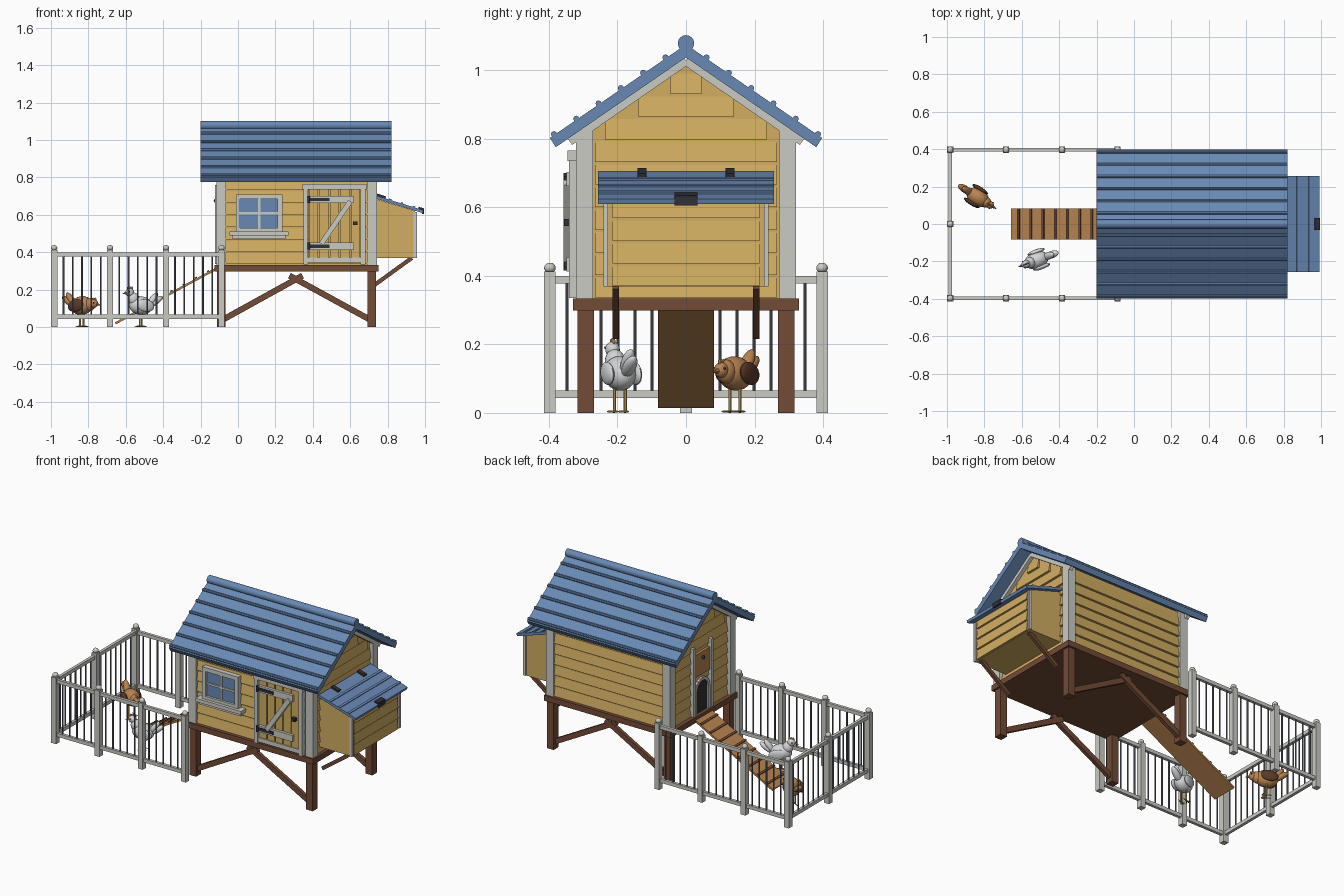
import bpy, bmesh, math
from mathutils import Matrix, Vector

if "Cube" in bpy.data.objects:
    bpy.data.objects.remove(bpy.data.objects["Cube"])

MATS = {}
for key, rgb in {
    "yellow wood": (0.64, 0.42, 0.12), "blue roof": (0.14, 0.25, 0.46),
    "pale trim": (0.60, 0.60, 0.56), "brown timber": (0.17, 0.07, 0.037),
    "tan": (0.48, 0.23, 0.08), "dark brown": (0.10, 0.042, 0.022),
    "steel": (0.14, 0.16, 0.20), "black iron": (0.03, 0.03, 0.037),
    "leg yellow": (0.60, 0.38, 0.09), "white feather": (0.66, 0.67, 0.68),
}.items():
    m = bpy.data.materials.new(key)
    m.use_nodes = True
    m.diffuse_color = (*rgb, 1)
    m.node_tree.nodes["Principled BSDF"].inputs["Base Color"].default_value = (*rgb, 1)
    MATS[key] = m

X, Y, Z = Vector((1, 0, 0)), Vector((0, 1, 0)), Vector((0, 0, 1))
ENDS = (-1, 1)


class Part:
    """One object gathered from simple solids, each with its own material."""

    def __init__(self, name, mat):
        self.name, self.mats, self.mat, self.bm = name, [], mat, bmesh.new()

    def paint(self, verts, mat):
        mat = mat or self.mat
        if mat not in self.mats:
            self.mats.append(mat)
        for f in {f for v in verts for f in v.link_faces}:
            f.material_index = self.mats.index(mat)
        return self

    def solid(self, matrix, mat=None):
        return self.paint(bmesh.ops.create_cube(self.bm, size=1, matrix=matrix)["verts"], mat)

    def box(self, x0, x1, y0, y1, z0, z1, mat=None):
        mid = Vector((x0 + x1, y0 + y1, z0 + z1)) / 2
        return self.solid(Matrix.Translation(mid) @ Matrix.Diagonal((x1 - x0, y1 - y0, z1 - z0, 1)), mat)

    def beam(self, p, q, width, depth, side=Y, mat=None):
        p, q = Vector(p), Vector(q)
        d = (q - p).normalized()
        rot = Matrix((d, side, d.cross(side))).transposed().to_4x4()
        size = Matrix.Diagonal(((q - p).length, width, depth, 1))
        return self.solid(Matrix.Translation((p + q) / 2) @ rot @ size, mat)

    def prism(self, pts, axis, lo, hi, mat=None):
        place = (lambda a, b, t: (t, a, b)) if axis == "x" else (lambda a, b, t: (a, t, b))
        rings = [[self.bm.verts.new(place(a, b, t)) for a, b in pts] for t in (lo, hi)]
        faces = [self.bm.faces.new(r) for r in rings]
        for i in range(len(pts)):
            j = (i + 1) % len(pts)
            faces.append(self.bm.faces.new((rings[0][i], rings[0][j], rings[1][j], rings[1][i])))
        bmesh.ops.recalc_face_normals(self.bm, faces=faces)
        return self.paint(rings[0] + rings[1], mat)

    def rod(self, p, q, r, r2=None, mat=None, sides=10):
        p, q = Vector(p), Vector(q)
        m = Matrix.Translation((p + q) / 2) @ (q - p).to_track_quat("Z", "Y").to_matrix().to_4x4()
        made = bmesh.ops.create_cone(self.bm, cap_ends=True, segments=sides, radius1=r,
                                     radius2=r if r2 is None else r2, depth=(q - p).length, matrix=m)
        return self.paint(made["verts"], mat)

    def ball(self, c, radii, tilt=0, mat=None):
        m = Matrix.Translation(c) @ Matrix.Rotation(math.radians(tilt), 4, "Y") @ Matrix.Diagonal((*radii, 1))
        made = bmesh.ops.create_uvsphere(self.bm, u_segments=16, v_segments=10, radius=1, matrix=m)
        return self.paint(made["verts"], mat)

    def done(self):
        mesh = bpy.data.meshes.new(self.name)
        self.bm.to_mesh(mesh)
        self.bm.free()
        for k in self.mats:
            mesh.materials.append(MATS[k])
        ob = bpy.data.objects.new(self.name, mesh)
        bpy.context.collection.objects.link(ob)
        bpy.ops.object.select_all(action="DESELECT")
        ob.select_set(True)
        bpy.context.view_layer.objects.active = ob
        bpy.ops.object.shade_smooth_by_angle(angle=math.radians(40))
        return ob


# Timber base: deck, legs and crossed braces
base = Part("timber_base", "brown timber").box(-0.125, 0.75, -0.33, 0.33, 0.298, 0.333)
for s in ENDS:
    for x in (-0.09, 0.715):
        base.box(x - 0.023, x + 0.023, s * 0.293 - 0.024, s * 0.293 + 0.024, 0, 0.3)
    base.beam((-0.08, s * 0.295, 0.04), (0.345, s * 0.295, 0.275), 0.022, 0.032)
    base.beam((0.705, s * 0.29, 0.04), (0.275, s * 0.29, 0.275), 0.022, 0.032)
    base.beam((0.73, s * 0.205, 0.225), (0.93, s * 0.205, 0.37), 0.018, 0.022)
base.done()

# House body with lapped siding
body = Part("house_walls", "yellow wood")
body.prism([(-0.30, 0.33), (0.30, 0.33), (0.30, 0.825), (0, 1.03), (-0.30, 0.825)], "x", -0.09, 0.72)
PITCH = 0.066
for i in range(10):
    z = 0.336 + i * PITCH
    top = z + PITCH - 0.007
    half = min(0.265, (1.02 - top) / 0.69)
    for wall, s in ((-0.09, -1), (0.72, 1)):
        body.prism([(wall, z), (wall + s * 0.014, z), (wall + s * 0.004, top), (wall, top)], "y", -half, half)
    if top < 0.82:
        for s in ENDS:
            w = s * 0.30
            body.prism([(w, z), (w + s * 0.014, z), (w + s * 0.004, top), (w, top)], "x", -0.07, 0.695)
body.done()

# Corner posts and gable boards
trim = Part("corner_and_gable_trim", "pale trim")
for x in (-0.09, 0.717):
    for s in ENDS:
        trim.box(x - 0.026, x + 0.026, s * 0.296 - 0.025, s * 0.296 + 0.025, 0.333, 0.825)
for x in (-0.105, 0.735):
    for s in ENDS:
        trim.beam((x, 0, 1.028), (x, s * 0.34, 0.793), 0.022, 0.028, X)
trim.done()

# Main roof: two slabs, long battens and a round ridge
roof = Part("roof", "blue roof")
ROOF_X = (-0.20, 0.82)
for s in ENDS:
    roof.prism([(0, 1.075), (s * 0.397, 0.802), (s * 0.38, 0.775), (0, 1.037)], "x", *ROOF_X)
    for i in range(6):
        y = 0.06 + 0.065 * i
        z = 1.078 - 0.688 * y
        roof.rod((ROOF_X[0], s * y, z), (ROOF_X[1], s * y, z), 0.009, sides=8)
roof.rod((ROOF_X[0], 0, 1.078), (ROOF_X[1], 0, 1.078), 0.024, sides=16)
roof.done()

# Window with crossbars and sill
win = Part("window", "pale trim")
win.box(-0.005, 0.23, -0.322, -0.30, 0.515, 0.70, "blue roof")
for x0, x1 in ((-0.012, 0.012), (0.212, 0.237), (0.106, 0.119)):
    win.box(x0, x1, -0.337 if x0 != 0.106 else -0.33, -0.30, 0.51, 0.71)
for z0, z1 in ((0.685, 0.71), (0.51, 0.53), (0.602, 0.614)):
    win.box(-0.012, 0.237, -0.336 if z0 != 0.602 else -0.329, -0.30, z0, z1)
win.box(-0.045, 0.27, -0.355, -0.30, 0.49, 0.512).box(-0.03, 0.255, -0.34, -0.30, 0.472, 0.49)
win.done()

# Plank door with frame, rails, diagonal brace and ironwork
door = Part("front_door", "yellow wood")
for i in range(5):
    x = 0.376 + i * 0.056
    door.box(x + 0.003, x + 0.053, -0.332, -0.30, 0.37, 0.735)
door.box(0.376, 0.656, -0.323, -0.30, 0.37, 0.735)
for x in (0.350, 0.656):
    door.box(x, x + 0.025, -0.342, -0.30, 0.335, 0.735, "pale trim")
door.box(0.345, 0.686, -0.345, -0.30, 0.735, 0.766, "pale trim")
door.box(0.350, 0.681, -0.338, -0.30, 0.345, 0.372, "pale trim")
for z in (0.433, 0.682):
    door.box(0.385, 0.62, -0.348, -0.33, z - 0.02, z + 0.02, "pale trim")
    door.box(0.378, 0.49, -0.354, -0.345, z - 0.009, z + 0.009, "black iron")
    door.rod((0.378, -0.35, z - 0.018), (0.378, -0.35, z + 0.018), 0.008, mat="black iron")
door.beam((0.445, -0.345, 0.445), (0.60, -0.345, 0.672), 0.024, 0.027, Y, "pale trim")
door.box(0.615, 0.64, -0.356, -0.33, 0.545, 0.565, "black iron")
door.done()

# Arched pop door on the run side, with a sliding hatch above
pop = Part("pop_door", "pale trim")
arch = [(0.065 * math.cos(a), 0.475 + 0.065 * math.sin(a)) for a in (math.pi * i / 10 for i in range(11))]
arch = [(0.065, 0.336)] + arch + [(-0.065, 0.336)]
pop.prism(arch, "x", -0.107, -0.085, "black iron")
for a, b in zip(arch, arch[1:]):
    pop.beam((-0.107, *a), (-0.107, *b), 0.018, 0.018, X)
pop.box(-0.114, -0.09, -0.075, 0.075, 0.57, 0.71, "tan")
pop.ball((-0.12, 0, 0.675), (0.01, 0.01, 0.01), mat="black iron")
for s in ENDS:
    pop.box(-0.122, -0.09, s * 0.088 - 0.01, s * 0.088 + 0.01, 0.336, 0.76)
pop.done()

# Nest box with corner strips and a hinged, battened lid
nest = Part("nest_box", "yellow wood")
nest.prism([(0.72, 0.368), (0.945, 0.368), (0.945, 0.622), (0.72, 0.69)], "y", -0.235, 0.235)
for i in range(4):
    z = 0.37 + i * PITCH
    top = min(z + 0.059, 0.612)
    nest.prism([(0.94, z), (0.957, z), (0.949, top), (0.94, top)], "y", -0.215, 0.215)
for s in ENDS:
    nest.box(0.938, 0.956, s * 0.234 - 0.007, s * 0.234 + 0.007, 0.368, 0.615, "pale trim")
nest.done()

lid = Part("nest_box_lid", "blue roof")
hi, lo = Vector((0.735, 0, 0.696)), Vector((0.990, 0, 0.617))
lid.beam(hi, lo, 0.512, 0.016)
for t in (0.28, 0.53, 0.78):
    p = hi.lerp(lo, t) + Z * 0.009
    lid.beam(p, p + (lo - hi) * 0.05, 0.512, 0.01)
for s in ENDS:
    lid.beam((0.742, s * 0.128, 0.708), (0.79, s * 0.128, 0.693), 0.026, 0.012, Y, "black iron")
lid.beam((0.965, 0, 0.636), (0.992, 0, 0.628), 0.066, 0.014, Y, "black iron")
lid.box(0.985, 0.994, -0.033, 0.033, 0.605, 0.63, "black iron")
lid.done()

# Ramp with cleats
ramp = Part("ramp", "tan")
top, foot = Vector((-0.11, 0, 0.315)), Vector((-0.655, 0, 0.02))
ramp.beam(top, foot, 0.164, 0.012)
for i in range(8):
    p = top.lerp(foot, 0.08 + 0.12 * i) + Z * 0.009
    ramp.beam(p, p + (foot - top) * 0.02, 0.164, 0.011, Y, "brown timber")
ramp.done()

# Fenced run, open toward the house
fence = Part("run_fence", "pale trim")
xs, FAR = [-0.983, -0.684, -0.385, -0.088], -0.983
posts = [(x, s * 0.397) for x in xs for s in ENDS] + [(FAR, 0)]
for x, y in posts:
    fence.box(x - 0.017, x + 0.017, y - 0.017, y + 0.017, 0, 0.412)
    fence.ball((x, y, 0.423), (0.017, 0.017, 0.015))
for z in (0.055, 0.388):
    for s in ENDS:
        fence.box(FAR, xs[-1], s * 0.397 - 0.009, s * 0.397 + 0.009, z - 0.011, z + 0.011)
    fence.box(FAR - 0.009, FAR + 0.009, -0.397, 0.397, z - 0.011, z + 0.011)
for i in range(1, 18):
    x = FAR + i * (xs[-1] - FAR) / 18
    if i % 6:
        for s in ENDS:
            fence.rod((x, s * 0.397, 0.055), (x, s * 0.397, 0.388), 0.0045, mat="steel", sides=8)
for i in range(1, 16):
    y = -0.397 + i * 0.794 / 16
    if i != 8:
        fence.rod((FAR, y, 0.055), (FAR, y, 0.388), 0.0045, mat="steel", sides=8)
fence.done()


# Hens, built facing +x and then turned
def hen(name, coat, wing, head_x, head_z, place, turn):
    h = Part(name, coat)
    h.ball((0, 0, 0.115), (0.066, 0.046, 0.05), -8)
    h.ball((head_x * 0.65, 0, 0.115 + (head_z - 0.115) * 0.5), (0.032, 0.03, 0.036), 15)
    h.ball((head_x, 0, head_z), (0.024, 0.021, 0.023))
    for dx, dz, tilt in ((-0.065, 0.145, -38), (-0.082, 0.135, -55)):
        h.ball((dx, 0, dz), (0.017, 0.02, 0.05), tilt)
    h.rod((head_x + 0.018, 0, head_z - 0.002), (head_x + 0.045, 0, head_z - 0.008), 0.009, 0, "tan", 8)
    for i in range(3):
        h.ball((head_x - 0.012 + 0.011 * i, 0, head_z + 0.023), (0.007, 0.004, 0.009), mat="tan")
    for s in ENDS:
        h.ball((-0.012, s * 0.043, 0.115), (0.05, 0.013, 0.033), -12, wing)
        h.ball((head_x + 0.01, s * 0.018, head_z + 0.005), (0.004,) * 3, mat="black iron")
        h.rod((0, s * 0.017, 0.004), (0, s * 0.017, 0.075), 0.005, mat="leg yellow", sides=8)
        for a in (-0.5, 0, 0.5, math.pi):
            toe = (0.028 * math.cos(a), s * 0.017 + 0.028 * math.sin(a), 0.004)
            h.rod((0, s * 0.017, 0.004), toe, 0.004, 0.002, "leg yellow", 6)
    ob = h.done()
    ob.location = (*place, 0)
    ob.rotation_euler.z = math.radians(turn)


hen("brown_hen", "tan", "dark brown", 0.075, 0.125, (-0.835, 0.143), -32)
hen("white_hen", "white feather", "white feather", 0.062, 0.185, (-0.52, -0.193), 200)
